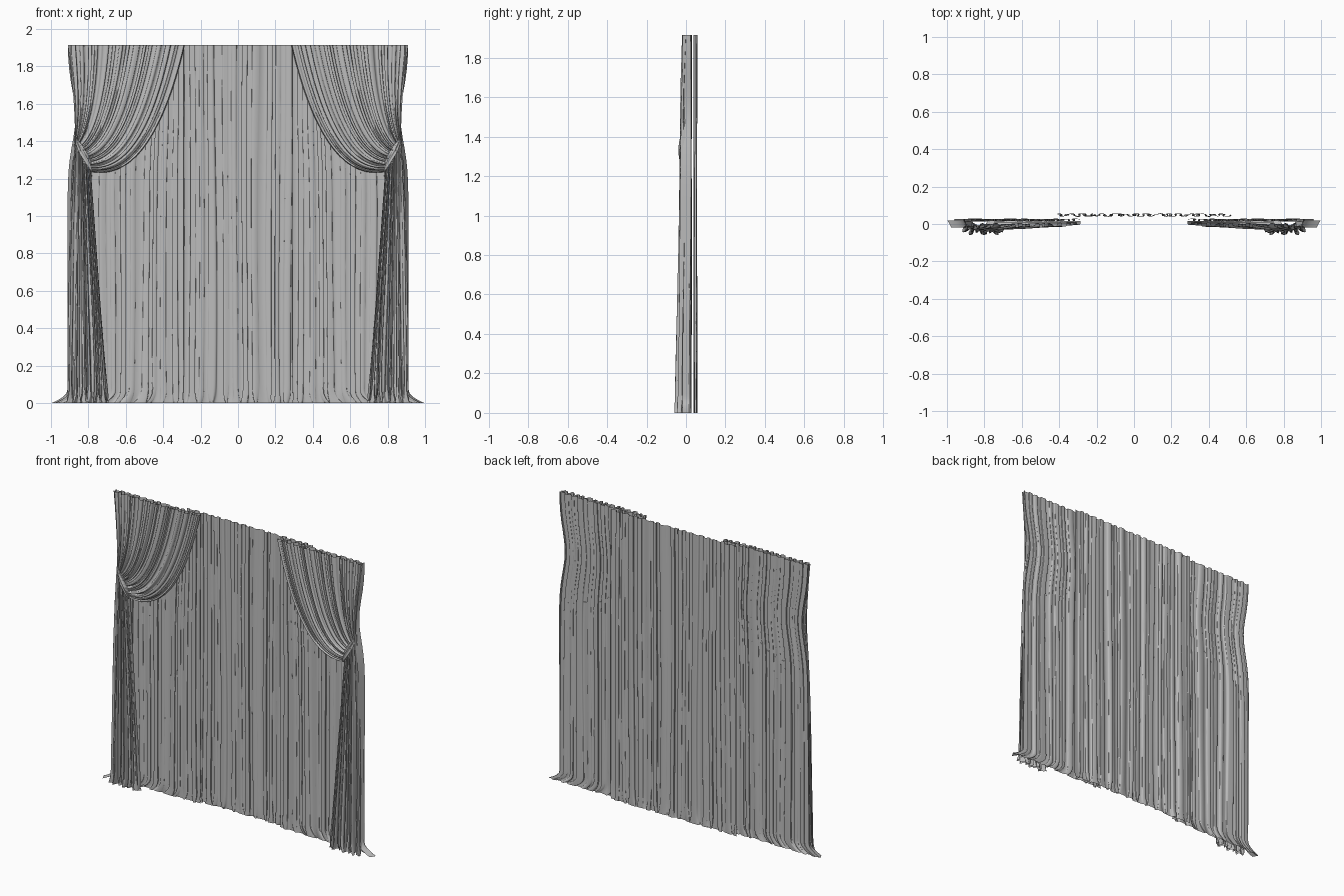
import bpy, bmesh, math
from math import sin, cos, pi, exp

cube = bpy.data.objects.get("Cube")
if cube:
    bpy.data.objects.remove(cube)

TOP = 1.914

cloth = bpy.data.materials.new("grey cloth")
cloth.use_nodes = True
GREY = (0.5, 0.5, 0.5, 1)
cloth.diffuse_color = GREY
bsdf = cloth.node_tree.nodes["Principled BSDF"]
bsdf.inputs["Base Color"].default_value = GREY
bsdf.inputs["Roughness"].default_value = 0.9


def lerp(a, b, t):
    return a + (b - a) * t


def pleat(u, v, folds, curl=0.1, seed=0.0):
    """Irregular overlapping fold: returns the shifted u and a wave from -1 to 1."""
    p = 2 * pi * folds * u
    p += 0.9 * sin(folds * 1.7 * u + seed) + 0.5 * sin(folds * 2.9 * u + 2 * seed)
    p += 0.5 * sin(2.2 * v + 9 * u + seed)
    size = 0.75 + 0.25 * sin(folds * 2.3 * u + 3 * seed + v)
    shifted = u - curl / folds * sin(2 * p)
    return min(1, max(0, shifted)), size * sin(p) + 0.15 * sin(2.6 * p + seed)


def sheet(name, nu, nv, point, mirrored=False):
    """A grid of cloth whose points come from point(u, v)."""
    bm = bmesh.new()
    rows = [[bm.verts.new(point(i / nu, j / nv)) for i in range(nu + 1)]
            for j in range(nv + 1)]
    for a, b in zip(rows, rows[1:]):
        for i in range(nu):
            bm.faces.new((a[i], b[i], b[i + 1], a[i + 1]))
    mesh = bpy.data.meshes.new(name)
    bm.to_mesh(mesh)
    bm.free()
    mesh.materials.append(cloth)
    obj = bpy.data.objects.new(name, mesh)
    bpy.context.collection.objects.link(obj)
    if mirrored:
        obj.modifiers.new("Mirror", "MIRROR").use_axis[0] = True
    bpy.ops.object.select_all(action="DESELECT")
    obj.select_set(True)
    bpy.context.view_layer.objects.active = obj
    bpy.ops.object.shade_smooth_by_angle(angle=math.radians(50))
    return obj


def drop(v):
    """Height down the cloth, with closer rows near the floor."""
    return TOP * (1 - v) ** 1.5


def puddle(z, u, k):
    """Crumpled sideways shift of the hem where it meets the floor."""
    return 0.014 * exp(-z / 0.035) * sin(k * u + 20 * z)


# Rear sheer curtain
def rear_point(u, v):
    z = drop(v)
    s, w = pleat(u, z, 16, 0.11, 0.7)
    x = lerp(-0.41, 0.52, s) + puddle(z, u, 75)
    return x, 0.048 + 0.009 * w, z


sheet("rear_sheer", 288, 40, rear_point)


# Outer edge of the side sheers: pinched at the tie, flared on the floor
def outer_edge(z):
    pinch = 0.042 * exp(-((z - 1.53) / 0.2) ** 2)
    flare = 0.085 * max(0, 1 - z / 0.07) ** 2
    return 0.912 - pinch + flare


def side_point(u, v):
    z = drop(v)
    t = min(u / 0.94, 1)
    s, w = pleat(t, z, 11, 0.11, 2.1)
    edge = outer_edge(z)
    x = lerp(0.29, edge, s) + puddle(z, u, 60) * (1 - t ** 6)
    y = 0.021 + 0.008 * w
    if u > 0.94:                       # edge turned towards the front
        r = (u - 0.94) / 0.06
        x = edge - 0.02 * r
        y = lerp(y, -0.018, r)
    return x, y, z


sheet("side_sheer", 210, 44, side_point, True)


# Line along which the drape is gathered
def tie_point(u):
    return lerp(0.872, 0.785, u), lerp(1.44, 1.235, u)


# Swag: folds sweep from the top rail to the tie
def swag_point(u, v):
    s, w = pleat(u, v, 15, 0.1, 1.3)
    tx, tz = tie_point(s)
    cx, cz = lerp(0.872, 0.455, s), lerp(1.62, 1.17, s)
    a, b, c = (1 - v) ** 2, 2 * v * (1 - v), v * v
    x = a * lerp(0.91, 0.28, s) + b * cx + c * tx
    z = a * TOP + b * cz + c * tz
    y = -0.006 - 0.012 * sin(pi * 0.6 * v) * (1 - s ** 8)
    y += 0.014 * u ** 10               # lower edge rolled back
    return x, y + 0.012 * w, z


sheet("swag", 240, 32, swag_point, True)


# Tail: gathered cloth falling from the tie to the floor
def tail_point(u, v):
    t = v
    s, w = pleat(u, 3 * v, 9, 0.12, 0.4)
    tx, tz = tie_point(s)
    z = tz * (1 - t) ** 1.2
    spread = 1 - (1 - t) ** (3 - 2 * s)
    x = lerp(tx, lerp(0.91, 0.685, s), spread) + puddle(z, u, 40)
    y = lerp(-0.014, -0.03, t) - 0.008 * sin(pi * u) + 0.012 * (1 - t) * u ** 6
    return x, y + lerp(0.011, 0.022, t) * w, z


sheet("tail", 170, 40, tail_point, True)


# Bunched creases where the drape is tied
def knot_point(u, v):
    tx, tz = tie_point(lerp(0.15, 0.98, v))
    a = 2 * pi * u
    r = 0.022 * sin(pi * v) ** 0.5 * (1 + 0.22 * sin(5 * a + 9 * v))
    return tx + 1.1 * r * cos(a), -0.02 + 0.7 * r * sin(a), tz + 0.5 * r * cos(a)


sheet("tie_gather", 40, 18, knot_point, True)
